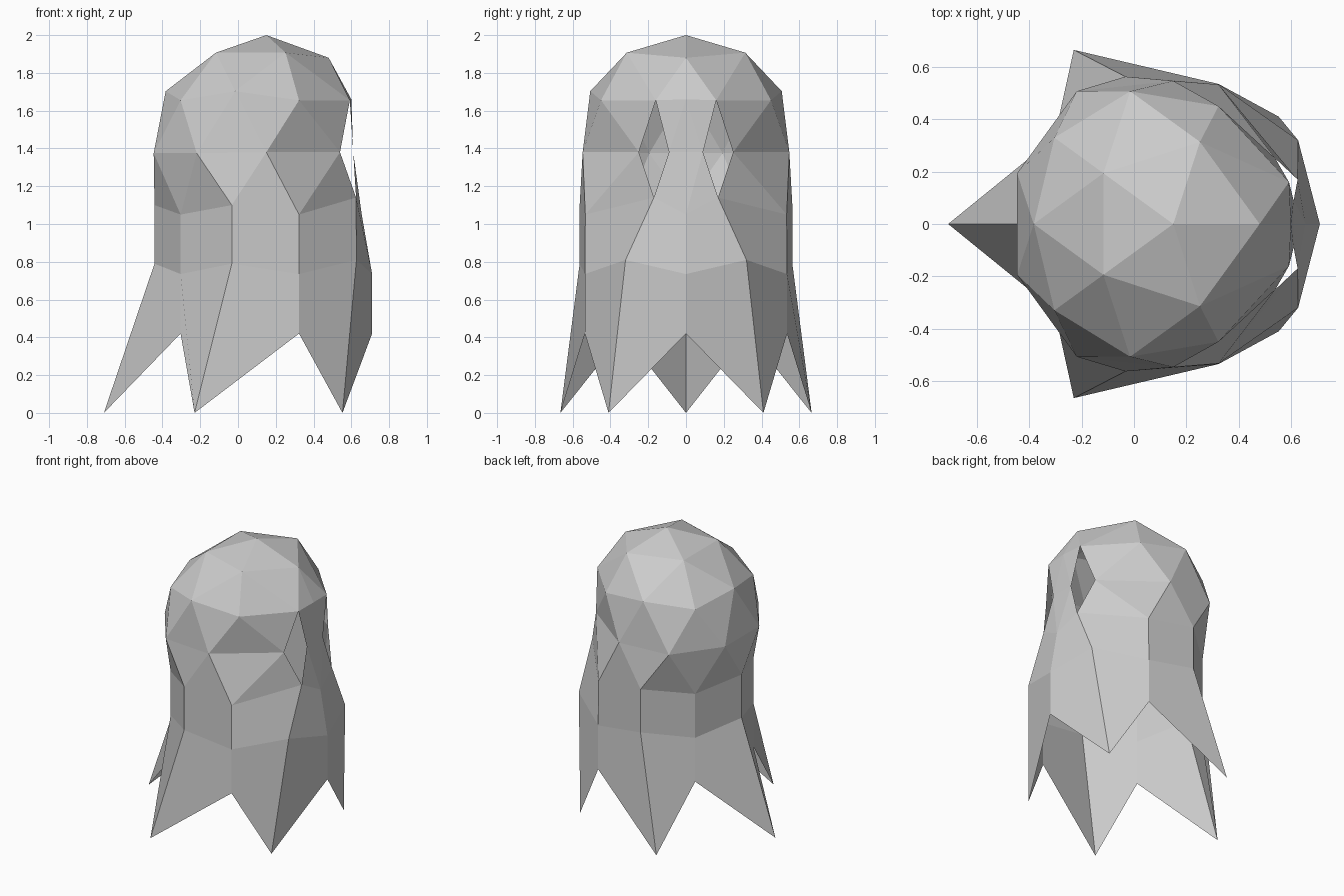
import bpy, bmesh
from math import sin, cos, radians

if "Cube" in bpy.data.objects:
    bpy.data.objects.remove(bpy.data.objects["Cube"])

# Flat grey cloth
grey = bpy.data.materials.new("cloth_grey")
grey.diffuse_color = (0.6, 0.6, 0.6, 1)
grey.use_nodes = True
grey.node_tree.nodes["Principled BSDF"].inputs["Base Color"].default_value = grey.diffuse_color

CX, R, CZ = 0.15, 0.627, 1.373     # head centre x, radius, centre height
bm = bmesh.new()


def ring(half, start):
    """Closed ring of 10 points mirrored across y = 0; half holds x, y, z."""
    pts = list(half)
    pts += [(x, -y, z) for x, y, z in reversed(half) if y > 0.001]
    return [bm.verts.new(p) for p in pts]


def at(angle, r, z):
    a = radians(angle)
    y = r * sin(a)
    return (CX + r * cos(a), 0 if abs(y) < 1e-4 else y, z)


# Dome: pole, crown ring of five, brow ring of ten
pole = bm.verts.new((CX, 0, 2.0))
crown = ring([(0.48, 0, 1.88), at(72, 0.33, 1.907), at(144, 0.33, 1.907)], 0)
brow = ring([(0.60, 0, 1.66), (0.592, 0.16, 1.655), (0.323, 0.45, 1.655),
             at(108, 0.533, 1.703), at(144, 0.561, 1.655), at(180, 0.533, 1.703)], 0)
# Widest ring, turned by half a step, pinched at the face
middle = ring([(0.61, 0.09, 1.38), (0.54, 0.25, 1.38), (CX, 0.547, 1.38),
               at(126, R, 1.375), at(162, R, 1.375)], 18)
# Shoulder, waist and ragged hem rings
shoulder = ring([(0.655, 0, 1.05), (0.625, 0.17, 1.14), (0.323, 0.533, 1.05),
                 at(108, 0.592, 1.10), at(144, 0.561, 1.05), at(180, 0.592, 1.10)], 0)
waist = ring([(0.71, 0, 0.735), (0.627, 0.32, 0.81), (0.323, 0.535, 0.735),
              at(108, 0.592, 0.79), at(144, 0.561, 0.735), at(180, 0.592, 0.79)], 0)
hem = ring([(0.71, 0, 0.42), (0.553, 0.41, 0), (0.323, 0.535, 0.42),
            (-0.23, 0.665, 0), at(144, 0.561, 0.42), (-0.71, 0, 0)], 0)

# Dome faces
for k in range(5):
    a, b = crown[k], crown[(k + 1) % 5]
    i = 2 * k
    bm.faces.new((pole, a, b))
    bm.faces.new((a, brow[i - 1], brow[i]))
    bm.faces.new((a, brow[i], brow[i + 1]))
    bm.faces.new((a, brow[i + 1], b))

# Triangle bands around the middle, leaving two diamond eye holes
for i in range(10):
    j = (i + 1) % 10
    for r, flip in ((brow, False), (shoulder, True)):
        tris = [(r[i], middle[i], r[j])]
        if i not in (1, 9):
            tris.append((r[i], middle[i - 1], middle[i]))
        for t in tris:
            bm.faces.new(t[::-1] if flip else t)

# Skirt panels
for top, low in ((shoulder, waist), (waist, hem)):
    for i in range(10):
        j = (i + 1) % 10
        bm.faces.new((top[i], low[i], low[j], top[j]))

mesh = bpy.data.meshes.new("ghost_sheet")
bm.to_mesh(mesh)
bm.free()
mesh.materials.append(grey)
sheet = bpy.data.objects.new("ghost_sheet", mesh)
bpy.context.collection.objects.link(sheet)
